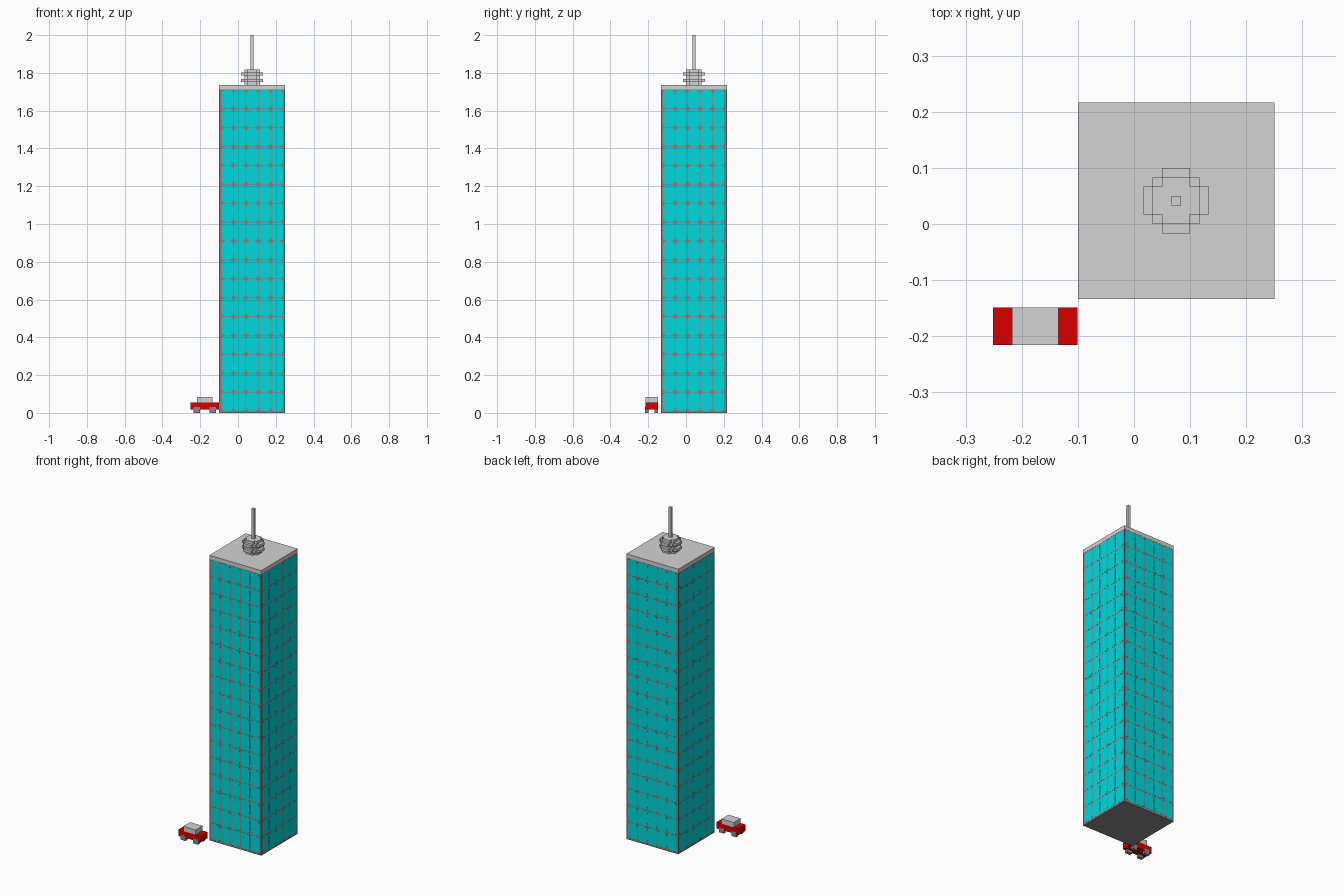
import bpy, bmesh, math
from mathutils import Matrix, Vector

if "Cube" in bpy.data.objects:
    bpy.data.objects.remove(bpy.data.objects["Cube"], do_unlink=True)


def material(name, rgb):
    lin = [((c / 255 + 0.055) / 1.055) ** 2.4 if c > 10 else c / 255 / 12.92 for c in rgb]
    m = bpy.data.materials.new(name)
    m.use_nodes = True
    m.diffuse_color = (*lin, 1)
    m.node_tree.nodes["Principled BSDF"].inputs["Base Color"].default_value = (*lin, 1)
    return m


CYAN = material("cyan_glass", (0, 217, 220))
WALL = material("warm_grey_wall", (141, 124, 124))
LIGHT = material("light_grey", (211, 211, 211))
GREY = material("mid_grey", (138, 138, 138))
RED = material("red_paint", (217, 0, 0))


def finish(name, bm, mat):
    bmesh.ops.recalc_face_normals(bm, faces=bm.faces)
    me = bpy.data.meshes.new(name)
    bm.to_mesh(me)
    bm.free()
    me.materials.append(mat)
    ob = bpy.data.objects.new(name, me)
    bpy.context.collection.objects.link(ob)
    return ob


def block(name, cx, cy, w, d, z0, z1, mat):
    bm = bmesh.new()
    bmesh.ops.create_cube(bm, size=1, matrix=Matrix.Translation((cx, cy, (z0 + z1) / 2))
                          @ Matrix.Diagonal((w, d, z1 - z0, 1)))
    return finish(name, bm, mat)


def prism(bm, pts, offset):
    """Extrude a closed outline by an offset."""
    face = bm.faces.new([bm.verts.new(p) for p in pts])
    new = bmesh.ops.extrude_face_region(bm, geom=[face])["geom"]
    bmesh.ops.translate(bm, vec=offset, verts=[g for g in new if isinstance(g, bmesh.types.BMVert)])


def mirrored(quarter):
    """Complete a closed outline from its first quarter."""
    half = quarter + [(-x, y) for x, y in reversed(quarter)]
    return half + [(-x, -y) for x, y in half]


def rounded(w, h, r, steps=4):
    """Rectangle outline with rounded corners."""
    angles = [math.pi / 2 * i / steps for i in range(steps + 1)]
    return mirrored([(w / 2 - r + r * math.cos(a), h / 2 - r + r * math.sin(a)) for a in angles])


# Tower layout
CX, CY, HALF = 0.075, 0.0415, 0.175
COLS, ROWS, PW, PH = 5, 17, 0.0658, 0.1
Z0, ROOF, TOP = 0.01, 1.712, 1.735
U = 1 / 60  # block unit
CORNERS = [(sx, sy, f"{ny}_{nx}") for sx, nx in ((-1, "right"), (1, "left"))
           for sy, ny in ((-1, "front"), (1, "back"))]

# Tower body, base and roof
block("tower_wall", CX, CY, 2 * HALF - 0.001, 2 * HALF - 0.001, 0.008, ROOF, WALL)
block("tower_base", CX, CY, 2 * HALF, 2 * HALF, 0, 0.008, GREY)
block("roof_slab", CX, CY, 2 * HALF, 2 * HALF, ROOF, TOP, LIGHT)

# Rounded window panes, nearly flush with the wall, one sheet for each side
for k, side in enumerate(("front", "left", "back", "right")):
    bm = bmesh.new()
    for c in range(COLS):
        for r in range(ROWS):
            x = (c - (COLS - 1) / 2) * PW
            z = Z0 + (r + 0.5) * PH
            pts = [(x + u, -HALF, z + v) for u, v in rounded(PW - 0.0025, PH - 0.0025, 0.02)]
            prism(bm, pts, Vector((0, 0.002, 0)))
    bm.transform(Matrix.Translation((CX, CY, 0)) @ Matrix.Rotation(k * math.pi / 2, 4, "Z"))
    finish(f"windows_{side}", bm, CYAN)

# Rooftop drum with two stepped flanges, and the mast
CORE = mirrored([(2.5, 1.5), (1.5, 1.5), (1.5, 2.5)])
FLANGE = mirrored([(3.5, 1.5), (2.5, 1.5), (2.5, 2.5), (1.5, 2.5), (1.5, 3.5)])
for name, outline, start, height in (("drum", CORE, 0, 5), ("flange_lower", FLANGE, 1, 1),
                                     ("flange_upper", FLANGE, 3, 1)):
    bm = bmesh.new()
    prism(bm, [(CX + x * U, CY + y * U, TOP + start * U) for x, y in outline], Vector((0, 0, height * U)))
    finish(f"antenna_{name}", bm, LIGHT)
block("antenna_mast", CX, CY, U, U, TOP + 5 * U, 2.0, LIGHT)

# Car
KX, KY = -0.176, -0.1822
block("car_body", KX, KY, 9 * U, 4 * U, 0.018, 0.056, RED)
block("car_cabin", KX, KY, 5 * U, 4 * U, 0.056, 0.085, LIGHT)
for sx, sy, where in CORNERS:
    block(f"car_wheel_{where}", KX + sx * 2.5 * U, KY + sy * 1.5 * U,
          2 * U, U + 0.0008, 0, 2 * U - 0.003, GREY)
